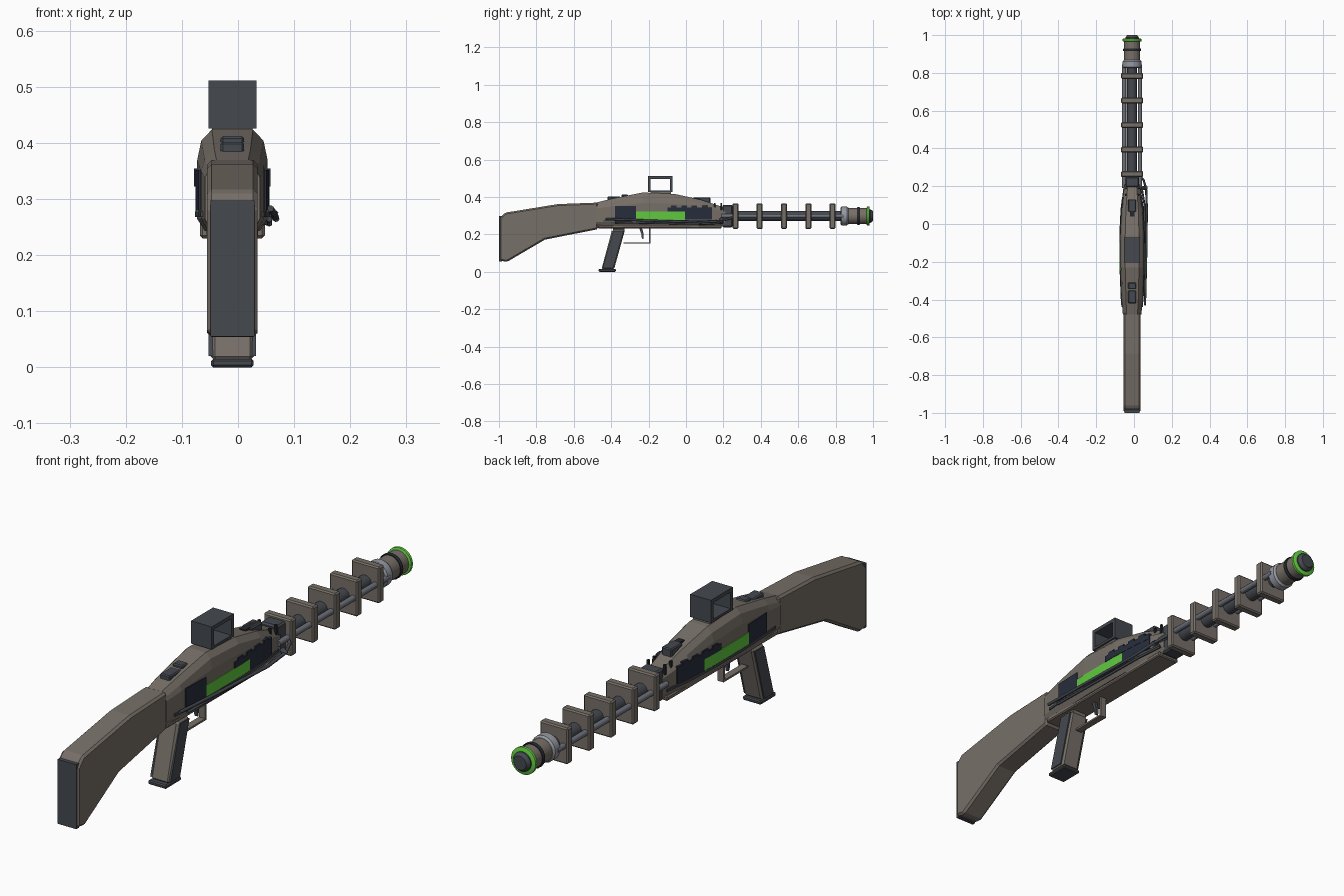
import bpy, bmesh, math
from mathutils import Vector, Matrix

if "Cube" in bpy.data.objects:
    bpy.data.objects.remove(bpy.data.objects["Cube"])

CX, BZ = -0.01, 0.298          # gun centre plane, barrel axis height


def mat(name, c):
    m = bpy.data.materials.new(name)
    m.diffuse_color = (*c, 1)
    m.use_nodes = True
    m.node_tree.nodes["Principled BSDF"].inputs["Base Color"].default_value = m.diffuse_color
    return m


BROWN = mat("warm grey", (.185, .160, .138))
DARK = mat("dark grey", (.058, .066, .078))
NAVY = mat("navy panel", (.020, .026, .046))
GREEN = mat("glow green", (.12, .58, .05))
STEEL = mat("light steel", (.30, .32, .36))
ROD = mat("rod grey", (.15, .16, .19))
BLACK = mat("black trim", (.02, .021, .024))


def finish(name, bm, m, bevel=0, smooth=False):
    bmesh.ops.recalc_face_normals(bm, faces=bm.faces)
    me = bpy.data.meshes.new(name)
    bm.to_mesh(me)
    bm.free()
    me.materials.append(m)
    ob = bpy.data.objects.new(name, me)
    bpy.context.collection.objects.link(ob)
    if bevel:
        b = ob.modifiers.new("bevel", 'BEVEL')
        b.width, b.segments, b.limit_method = bevel, 1, 'ANGLE'
    if smooth:
        bpy.context.view_layer.objects.active = ob
        ob.select_set(True)
        bpy.ops.object.shade_smooth_by_angle(angle=math.radians(35))
        ob.select_set(False)
    return ob


def loft(name, rings, m, bevel=0):
    """Skin a list of equal-length closed rings and cap the ends."""
    bm = bmesh.new()
    vs = [[bm.verts.new(p) for p in r] for r in rings]
    n = len(vs[0])
    for a, b in zip(vs, vs[1:]):
        for i in range(n):
            bm.faces.new((a[i], a[(i + 1) % n], b[(i + 1) % n], b[i]))
    bm.faces.new(vs[0])
    bm.faces.new(vs[-1])
    return finish(name, bm, m, bevel)


def prism(name, yz, x0, x1, m, bevel=0):
    """Side profile extruded across x (offsets from the centre plane)."""
    return loft(name, [[(CX + x, y, z) for y, z in yz] for x in (x0, x1)], m, bevel)


def box(name, x, y, z, m, bevel=0):
    return prism(name, [(y[0], z[0]), (y[1], z[0]), (y[1], z[1]), (y[0], z[1])], x[0], x[1], m, bevel)


def turned(name, prof, m, x=0, n=24):
    """Round part along y from (y, radius) pairs."""
    rings = [[(CX + x + r * math.cos(2 * math.pi * i / n), y, BZ + r * math.sin(2 * math.pi * i / n))
              for i in range(n)] for y, r in prof]
    ob = loft(name, rings, m)
    bpy.context.view_layer.objects.active = ob
    ob.select_set(True)
    bpy.ops.object.shade_smooth_by_angle(angle=math.radians(35))
    ob.select_set(False)
    return ob


def tube(name, pts, r, m):
    cu = bpy.data.curves.new(name, 'CURVE')
    cu.dimensions, cu.bevel_depth, cu.bevel_resolution, cu.use_fill_caps = '3D', r, 2, True
    s = cu.splines.new('POLY')
    s.points.add(len(pts) - 1)
    for p, co in zip(s.points, pts):
        p.co = (*co, 1)
    cu.materials.append(m)
    ob = bpy.data.objects.new(name, cu)
    bpy.context.collection.objects.link(ob)


# shoulder stock and butt pad
prism("stock", [(-.997, .06), (-.957, .053), (-.754, .172), (-.47, .228), (-.47, .370),
                (-.685, .362), (-.968, .316), (-.997, .285)], -.045, .045, BROWN, .008)
box("butt_pad", (-.039, .039), (-1.0, -.985), (.055, .297), DARK)

# receiver: stations of (y, half width, top height)
ST = [(-.48, .049, .370), (-.40, .056, .390), (-.23, .063, .424), (-.06, .063, .416),
      (.08, .056, .385), (.21, .040, .342)]


def half_width(y):
    for a, b in zip(ST, ST[1:]):
        if y <= b[0]:
            return a[1] + (b[1] - a[1]) * (y - a[0]) / (b[0] - a[0])
    return ST[-1][1]


rings = []
for y, w, t in ST:
    half = [(w * .78, .243), (w, .265), (w, .30 + (t - .30) * .55), (w * .88, t - .02), (w * .58, t)]
    ring = half + [(-x, z) for x, z in reversed(half)]
    rings.append([(CX + x, y, z) for x, z in ring])
loft("receiver", rings, BROWN)
box("receiver_floor", (-.046, .046), (-.47, .19), (.232, .25), BROWN, .004)


# side panels follow the swelling of the receiver
def panel(name, s, y0, y1, z0, z1, m, t):
    ys = [y0] + [q[0] for q in ST if y0 < q[0] < y1] + [y1]
    rs = []
    for y in ys:
        a, b = CX + s * (half_width(y) - .012), CX + s * (half_width(y) + t)
        rs.append([(a, y, z0), (b, y, z0), (b, y, z1), (a, y, z1)])
    loft(name, rs, m)


for s, side in ((-1, "left"), (1, "right")):
    panel(side + "_rear_panel", s, -.38, -.267, .28, .352, NAVY, .004)
    panel(side + "_glow_panel", s, -.267, -.005, .278, .322, GREEN, .003)
    panel(side + "_upper_panel", s, -.10, .14, .322, .345, NAVY, .005)
    panel(side + "_front_panel", s, -.005, .14, .28, .322, NAVY, .004)
    panel(side + "_lower_rail", s, -.44, .19, .268, .278, DARK, .004)
    for i in range(4):
        y = -.08 + i * .055
        panel(side + f"_panel_tab_{i}", s, y, y + .03, .343, .354, NAVY, .005)
    for i in range(2):
        x = s * .034
        box(side + f"_front_post_{i}", (x - .004, x + .004), (.15 + i * .035, .158 + i * .035),
            (.33, .368), BLACK)

# cocking rod, right side only
tube("cocking_rod", [(.028, .255, .30), (.05, .235, .285), (.064, .19, .272), (.068, .08, .265),
                     (.064, -.20, .274), (.058, -.43, .283)], .006, DARK)
tube("cocking_rod_lower", [(.040, .20, .262), (.056, .10, .256), (.056, -.38, .264)], .005, DARK)
tube("cocking_knob", [(.048, .19, .283), (.066, .19, .268)], .010, DARK)

# top details and box sight, open from side to side
box("rear_top_block", (-.021, .021), (-.42, -.35), (.375, .402), DARK, .004)
box("rear_leaf", (-.021, .021), (-.345, -.31), (.388, .412), DARK, .004)
box("front_top_block", (-.021, .021), (.065, .13), (.36, .398), DARK, .004)
box("front_leaf", (-.012, .012), (.04, .12), (.390, .398), BLACK)
box("sight_base", (-.036, .036), (-.19, -.08), (.40, .432), BROWN)
Y0, Y1, Z0, Z1, T = -.203, -.072, .426, .511, .014
box("sight_bottom", (-.043, .043), (Y0, Y1), (Z0, Z0 + .009), DARK)
box("sight_top", (-.043, .043), (Y0, Y1), (Z1 - T, Z1), DARK)
box("sight_back", (-.043, .043), (Y0, Y0 + T), (Z0 + .009, Z1 - T), DARK)
box("sight_front", (-.043, .043), (Y1 - T, Y1), (Z0 + .009, Z1 - T), DARK)

# pistol grip with dark side plates
prism("grip", [(-.452, .012), (-.385, .012), (-.326, .225), (-.395, .225)], -.039, .039, BROWN, .008)
for s, side in ((-1, "left"), (1, "right")):
    prism(side + "_grip_plate", [(-.446, .02), (-.39, .02), (-.334, .218), (-.388, .218)],
          s * .034, s * .0425, DARK)
box("grip_neck", (-.03, .03), (-.39, -.33), (.215, .24), BROWN)
box("grip_base", (-.038, .038), (-.467, -.375), (0, .015), DARK, .004)

# trigger and guard
box("guard_bottom", (-.013, .013), (-.335, -.19), (.150, .157), BROWN)
box("guard_front", (-.013, .013), (-.199, -.19), (.15, .236), BROWN)
prism("trigger", [(-.252, .238), (-.236, .238), (-.226, .20), (-.228, .175), (-.236, .178), (-.238, .20)],
      -.006, .006, DARK)

# barrel, twin rods and square cooling plates
turned("barrel", [(.19, .026), (.84, .026)], DARK)
for s, side in ((-1, "left"), (1, "right")):
    turned(side + "_barrel_rod", [(.19, .011), (.845, .011)], ROD, s * .042, 12)
box("barrel_collar", (-.036, .036), (.195, .25), (.238, .358), DARK, .006)
for i in range(5):
    y = .264 + i * .13
    box(f"cooling_plate_{i + 1}", (-.058, .058), (y - .016, y + .016), (.230, .366), BROWN, .005)

# muzzle
turned("muzzle_collar", [(.825, .044), (.832, .050), (.86, .050), (.868, .044)], STEEL)
turned("muzzle_body", [(.86, .043), (.968, .043)], BROWN)
turned("muzzle_band", [(.915, .046), (.918, .048), (.926, .048), (.929, .046)], BLACK)
turned("muzzle_glow_ring", [(.966, .046), (.969, .051), (.979, .051), (.982, .046)], GREEN)
turned("muzzle_tip", [(.97, .036), (.987, .036), (1.0, .026)], DARK)
